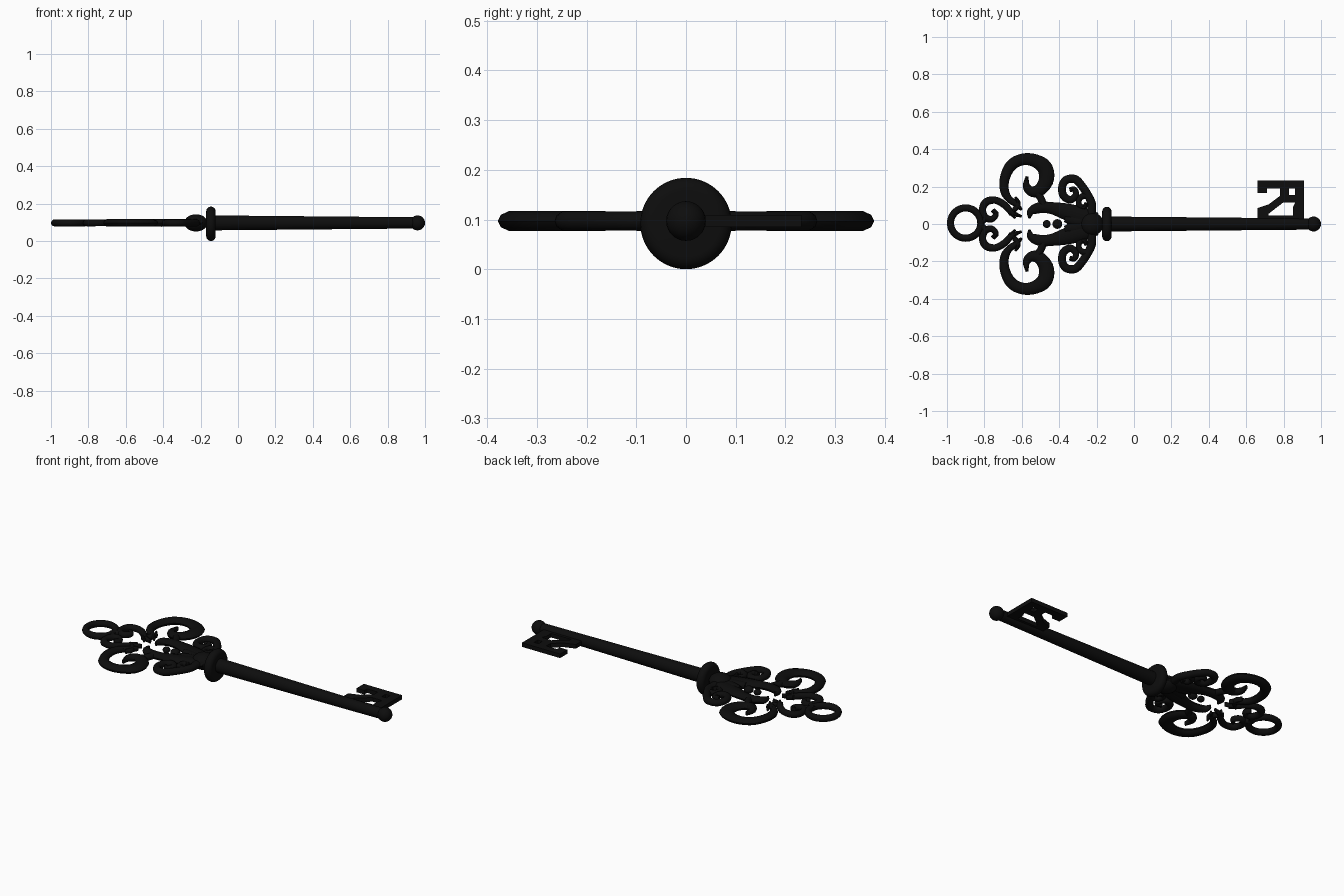
import bpy, bmesh, math
from mathutils import Vector

if "Cube" in bpy.data.objects:
    bpy.data.objects.remove(bpy.data.objects["Cube"])

ZC = 0.097   # height of the key's axis
black = bpy.data.materials.new("black_iron")
black.diffuse_color = (0.004, 0.004, 0.004, 1)
black.use_nodes = True
black.node_tree.nodes["Principled BSDF"].inputs["Base Color"].default_value = black.diffuse_color


def finish(bm, name, smooth=True):
    bmesh.ops.recalc_face_normals(bm, faces=bm.faces)
    me = bpy.data.meshes.new(name)
    bm.to_mesh(me)
    bm.free()
    ob = bpy.data.objects.new(name, me)
    bpy.context.collection.objects.link(ob)
    me.materials.append(black)
    if smooth:
        bpy.ops.object.select_all(action='DESELECT')
        ob.select_set(True)
        bpy.context.view_layer.objects.active = ob
        bpy.ops.object.shade_smooth_by_angle(angle=math.radians(40))
    return ob


def spline(pts, steps=5):
    """Catmull-Rom through (x, y, width) points."""
    p = [Vector(q) for q in pts]
    p = [2 * p[0] - p[1]] + p + [2 * p[-1] - p[-2]]
    out = []
    for i in range(1, len(p) - 2):
        a, b, c, d = p[i - 1:i + 3]
        for s in range(steps):
            t = s / steps
            out.append(0.5 * (2 * b + (c - a) * t + (2 * a - 5 * b + 4 * c - d) * t * t
                              + (3 * b - a - 3 * c + d) * t ** 3))
    return out + [p[-2]]


def sweep(bm, pts, side, n=10):
    """Flattened round bar of varying width along a path in the key's plane."""
    path = spline(pts)
    rings = []
    for i, q in enumerate(path):
        d = path[min(i + 1, len(path) - 1)] - path[max(i - 1, 0)]
        nrm = Vector((-d.y, d.x)).normalized()
        w = max(q.z, 0.004)
        h = min(0.021, 0.011 + 0.4 * w)
        rings.append([bm.verts.new((q.x + nrm.x * w * math.cos(a),
                                    side * (q.y + nrm.y * w * math.cos(a)),
                                    ZC + h * math.sin(a)))
                      for a in (2 * math.pi * k / n for k in range(n))])
    for r, s in zip(rings, rings[1:]):
        for k in range(n):
            bm.faces.new((r[k], r[(k + 1) % n], s[(k + 1) % n], s[k]))
    bm.faces.new(rings[0])
    bm.faces.new(rings[-1])


def scroll(name, *paths):
    """Paths in hundredths of a unit, built on both sides of the axis."""
    for side, tag in ((1, "upper"), (-1, "lower")):
        bm = bmesh.new()
        for pts in paths:
            sweep(bm, [(x / 100, y / 100, w / 100) for x, y, w in pts], side)
        finish(bm, f"{name}_{tag}")


def lathe(name, prof, z=ZC, n=40, ys=1.0):
    """Turned part around the x axis from (x, radius) points."""
    bm = bmesh.new()
    rings = [[bm.verts.new((x, ys * r * math.cos(2 * math.pi * k / n),
                            z + r * math.sin(2 * math.pi * k / n))) for k in range(n)]
             for x, r in prof]
    for r, s in zip(rings, rings[1:]):
        for k in range(n):
            bm.faces.new((r[k], r[(k + 1) % n], s[(k + 1) % n], s[k]))
    bm.faces.new(rings[0])
    bm.faces.new(rings[-1])
    return finish(bm, name)


def ball(name, x, r, flat=1.0):
    bm = bmesh.new()
    bmesh.ops.create_uvsphere(bm, u_segments=24, v_segments=14, radius=r)
    for v in bm.verts:
        v.co = (v.co.x + x, v.co.y, v.co.z * flat + ZC)
    finish(bm, name)


# Shaft, end ball, collar and neck
lathe("shaft", [(-0.15, 0.040), (0.95, 0.030)])
ball("end_ball", 0.96, 0.040)
lathe("collar", [(-0.145 - 0.025 * math.cos(a), 0.067 + 0.025 * math.sin(a))
                 for a in (math.pi * k / 10 for k in range(11))], z=0.092)
lathe("neck", [(-0.225 - 0.062 * math.cos(a), 0.046 * max(math.sin(a), 0.05))
               for a in (math.pi * k / 14 for k in range(15))], ys=1.35)

# Hanging ring at the far end of the bow
bm = bmesh.new()
N, M = 48, 12
vs = [[bm.verts.new((-0.90 + (0.081 + 0.019 * math.cos(b)) * math.cos(a),
                     0.005 + (0.081 + 0.019 * math.cos(b)) * math.sin(a),
                     ZC + 0.019 * math.sin(b)))
       for b in (2 * math.pi * j / M for j in range(M))]
      for a in (2 * math.pi * i / N for i in range(N))]
for i in range(N):
    for j in range(M):
        bm.faces.new((vs[i][j], vs[(i + 1) % N][j],
                      vs[(i + 1) % N][(j + 1) % M], vs[i][(j + 1) % M]))
finish(bm, "hanging_ring")

# Heart-shaped body arms around the open eye
scroll("body_arm",
       [(-20, 2, 4), (-28, 4, 5), (-36, 6.5, 4.5), (-44, 8.5, 3.2), (-50, 8.8, 3),
        (-55, 6.8, 2.2), (-56, 3, .6)],
       [(-24, 1, 3), (-31, 1.8, 3.5), (-37, 3, 2)])

# Two beads in the eye and the bridge holding them
ball("bead_inner", -0.41, 0.026, 0.8)
ball("bead_outer", -0.467, 0.021, 0.8)

# Big outer scrolls
scroll("big_scroll",
       [(-61, 9, .6), (-65.5, 12, 1.6), (-69, 17, 2.3), (-69.2, 24, 2.6), (-66, 31, 3),
        (-60.5, 34.3, 3.1), (-54, 34.2, 3.4), (-48, 30.5, 4.1), (-46.8, 24, 4.0),
        (-50, 18.6, 3.4), (-54.5, 17.3, 2.8), (-57.5, 20.3, 2), (-57.2, 25.5, .7)],
       [(-53, 18, 2), (-50, 14, 2), (-48, 9, 2)])

# Pairs of curls beside the neck
scroll("neck_curl",
       [(-23, 5, 2.6), (-22.6, 11, 2.2), (-25, 16, 2.2), (-28, 20.5, 2.2), (-31.5, 24, 2.2),
        (-36.3, 23.5, 2.2), (-38.5, 19.5, 2.1), (-37.5, 14.8, 2.1), (-33.8, 13, 2),
        (-31, 15.6, 1.7), (-32, 18.6, 1.5), (-34.5, 18.2, 1.2)],
       [(-22.6, 10, 2), (-25, 15, 1.8), (-28.8, 14, 1.6), (-29.5, 10.5, 1.5),
        (-26.8, 8.8, 1.4), (-25.3, 11.3, 1.1)])

# Curls and leaf tips next to the hanging ring
scroll("ring_curl",
       [(-60, 4, .6), (-65, 6, 1.5), (-69, 10, 1.9), (-74, 12.7, 1.9), (-79, 11.8, 2.1),
        (-81, 7.8, 1.9), (-79.6, 3.6, 1.9), (-76, 2.6, 1.7), (-73.8, 5.2, 1.5),
        (-75.6, 7.6, 1.3)],
       [(-83, 0, 1.5), (-80.5, 2, 1.7), (-79, 4, 1.5)])
scroll("leaf_tips",
       [(-66, 13, 1.6), (-62.5, 10, 1.5), (-60, 7.5, .6)],
       [(-69, 10, 1.6), (-66, 6.5, 1.5), (-63.5, 3, .6)],
       [(-63.5, 14.5, .6), (-62, 11, 1.4), (-64, 7.5, 1.4), (-67, 5, .6)])

# Bit: stepped plate made of overlapping flat bars
plates = [
    [(.66, .165), (.66, .232), (.91, .232), (.91, .19), (.71, .19), (.71, .165)],  # top bar
    [(.78, .19), (.83, .19), (.83, .14), (.72, .055), (.66, .055), (.66, .085), (.72, .105), (.78, .15)],
    [(.86, .19), (.91, .19), (.91, .045), (.85, .045), (.85, .09), (.86, .11)],
    [(.80, .155), (.87, .155), (.87, .115), (.80, .115)],
    [(.66, .0), (.66, .075), (.72, .075), (.72, .045), (.80, .045), (.80, .0)],
    [(.78, .0), (.78, .045), (.91, .045), (.91, .0)],
]
bm = bmesh.new()
for poly in plates:
    f = bm.faces.new([bm.verts.new((x, y, ZC - 0.012)) for x, y in poly])
    ext = bmesh.ops.extrude_face_region(bm, geom=[f], use_keep_orig=True)
    for v in ext["geom"]:
        if isinstance(v, bmesh.types.BMVert):
            v.co.z += 0.024
finish(bm, "bit", smooth=False)
